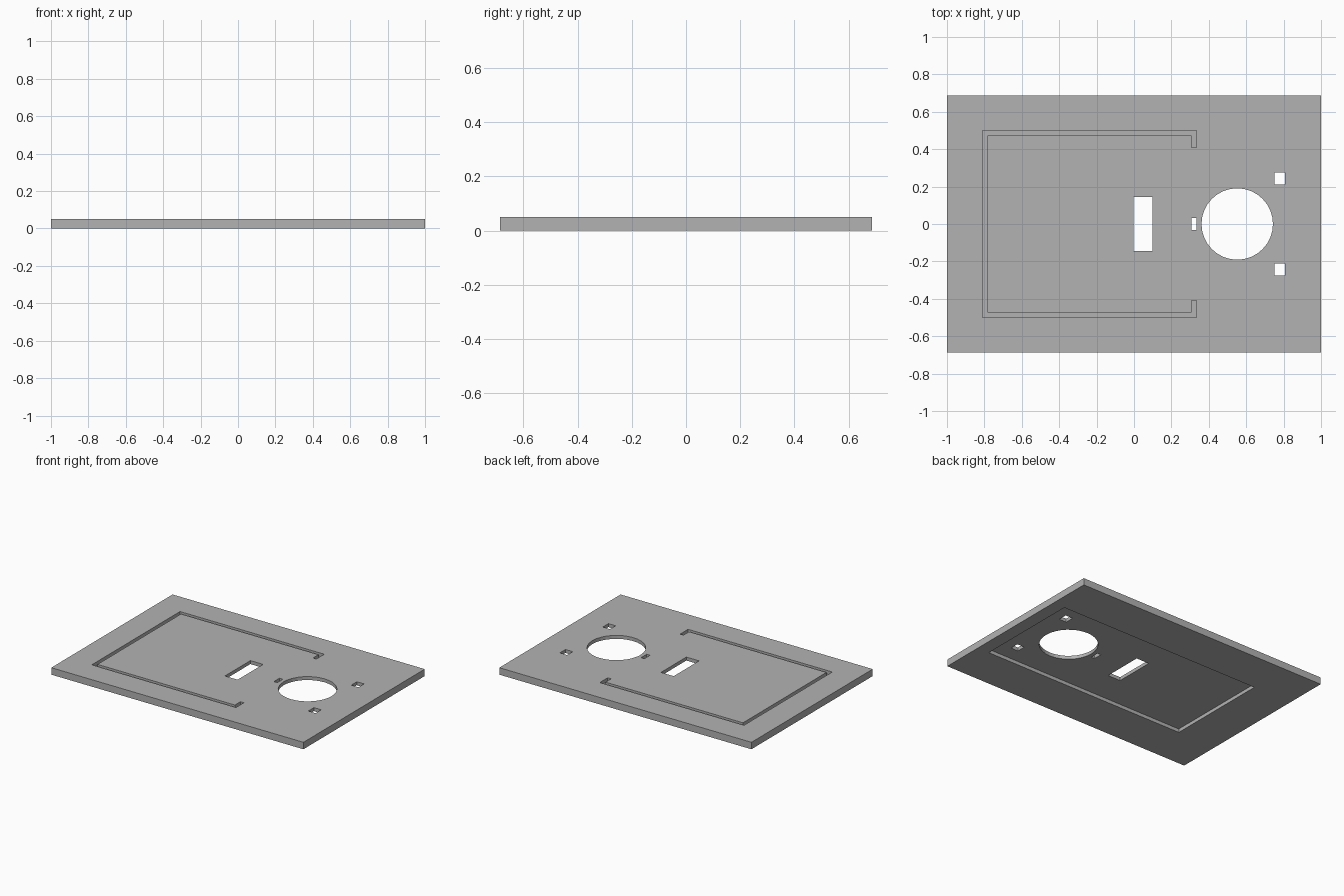
import bpy, bmesh, math

if "Cube" in bpy.data.objects:
    bpy.data.objects.remove(bpy.data.objects["Cube"])

W, D, T = 1.0, 0.687, 0.05      # half width, half depth, thickness
POCKET, GROOVE = 0.025, 0.025   # recess depths

grey = bpy.data.materials.new("plain grey")
grey.diffuse_color = (0.45, 0.45, 0.45, 1)
grey.use_nodes = True
grey.node_tree.nodes["Principled BSDF"].inputs["Base Color"].default_value = grey.diffuse_color


def prism(name, outline, z0, z1):
    """Extrude a flat outline from z0 to z1."""
    bm = bmesh.new()
    face = bm.faces.new([bm.verts.new((x, y, z0)) for x, y in outline])
    new = bmesh.ops.extrude_face_region(bm, geom=[face])["geom"]
    verts = [v for v in new if isinstance(v, bmesh.types.BMVert)]
    bmesh.ops.translate(bm, verts=verts, vec=(0, 0, z1 - z0))
    bmesh.ops.recalc_face_normals(bm, faces=bm.faces[:])
    mesh = bpy.data.meshes.new(name)
    bm.to_mesh(mesh)
    bm.free()
    mesh.materials.append(grey)
    obj = bpy.data.objects.new(name, mesh)
    bpy.context.collection.objects.link(obj)
    return obj


def rect(x0, x1, y0, y1):
    return [(x0, y0), (x1, y0), (x1, y1), (x0, y1)]


def cut(body, name, outline, z0=-0.1, z1=0.15):
    """Subtract an extruded outline from the body."""
    cutter = prism(name, outline, z0, z1)
    cutter.hide_render = True
    mod = body.modifiers.new(name, 'BOOLEAN')
    mod.operation, mod.solver, mod.object = 'DIFFERENCE', 'EXACT', cutter
    bpy.context.view_layer.objects.active = body
    bpy.ops.object.modifier_apply(modifier=name)
    bpy.data.objects.remove(cutter)


# Flat plate
plate = prism("cover_plate", rect(-W, W, -D, D), 0, T)

# Shallow rectangular pocket in the underside
cut(plate, "underside_pocket", rect(-0.697, 0.907, -0.38, 0.38), -0.1, POCKET)

# Bracket-shaped groove in the top, mirrored front to back
half = [(-0.81, 0.50), (0.334, 0.50), (0.334, 0.41), (0.307, 0.41),
        (0.307, 0.473), (-0.783, 0.473)]
groove = half + [(x, -y) for x, y in reversed(half)]
cut(plate, "top_groove", groove, T - GROOVE, 0.15)

# Round opening
N = 32
circle = [(0.552 + 0.191 * math.cos(2 * math.pi * i / N),
           0.191 * math.sin(2 * math.pi * i / N)) for i in range(N)]
cut(plate, "round_hole", circle)

# Rectangular slots
cut(plate, "large_slot", rect(-0.003, 0.098, -0.144, 0.144))
cut(plate, "small_slot", rect(0.307, 0.334, -0.032, 0.032))
for s in (-1, 1):
    y = 0.243 * s
    cut(plate, "square_hole", rect(0.75, 0.808, y - 0.032, y + 0.032))
